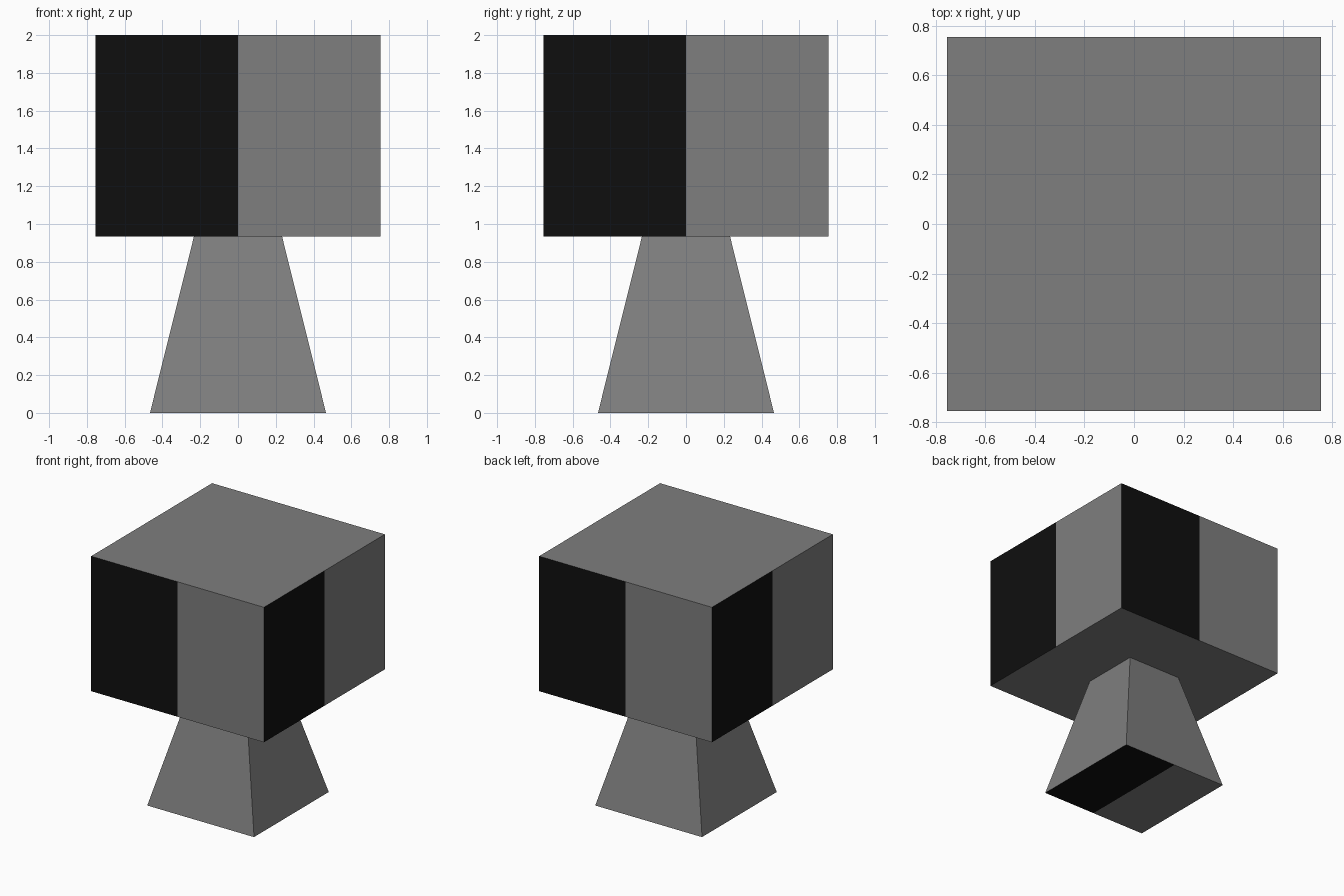
import bpy, bmesh
from mathutils import Vector

if "Cube" in bpy.data.objects:
    bpy.data.objects.remove(bpy.data.objects["Cube"])


def make_material(name, value):
    mat = bpy.data.materials.new(name)
    mat.diffuse_color = (value, value, value, 1)
    mat.use_nodes = True
    mat.node_tree.nodes["Principled BSDF"].inputs["Base Color"].default_value = mat.diffuse_color
    return mat


grey = make_material("mid grey", 0.21)
black = make_material("near black", 0.0048)


def tapered_block(name, half_bottom, half_top, z0, z1, cuts, is_black):
    """Square block, cut along centre planes; faces coloured by a rule."""
    bm = bmesh.new()
    bmesh.ops.create_cube(bm, size=2)
    for v in bm.verts:
        top = v.co.z > 0
        half = half_top if top else half_bottom
        v.co = (v.co.x * half, v.co.y * half, z1 if top else z0)
    for normal in cuts:
        bmesh.ops.bisect_plane(bm, geom=bm.verts[:] + bm.edges[:] + bm.faces[:],
                               plane_co=(0, 0, 0), plane_no=normal)
    bm.normal_update()
    for f in bm.faces:
        f.material_index = int(is_black(f.normal, f.calc_center_median()))
    mesh = bpy.data.meshes.new(name)
    bm.to_mesh(mesh)
    bm.free()
    mesh.materials.append(grey)
    mesh.materials.append(black)
    obj = bpy.data.objects.new(name, mesh)
    bpy.context.collection.objects.link(obj)
    return obj


# Head: the left half of each side, as seen from outside, is black
def head_rule(n, c):
    right = Vector((0, 0, 1)).cross(n)
    return abs(n.z) < 0.5 and c.dot(right) < 0


# Pedestal: only the +x half of the underside is black
def pedestal_rule(n, c):
    return n.z < -0.9 and c.x > 0


tapered_block("head_block", 0.754, 0.754, 0.935, 2.0,
              [(1, 0, 0), (0, 1, 0)], head_rule)
tapered_block("pedestal", 0.466, 0.233, 0.0, 0.935,
              [(1, 0, 0)], pedestal_rule)
